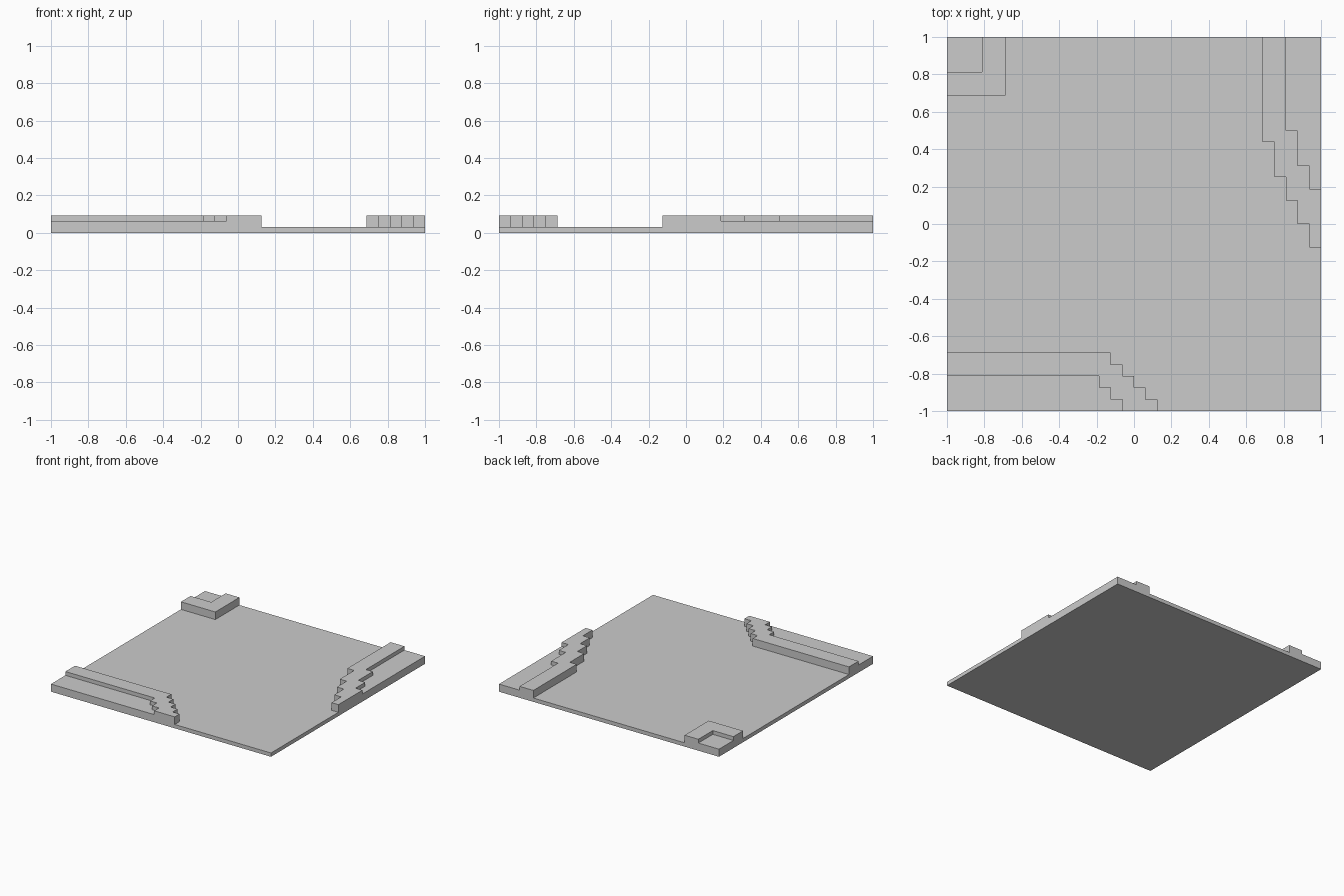
import bpy, bmesh

if "Cube" in bpy.data.objects:
    bpy.data.objects.remove(bpy.data.objects["Cube"])

U = 1 / 16                                  # voxel grid unit
BASE, PAVE, KERB = U / 2, U, 1.5 * U        # surface heights


def prism(name, pts, z0, z1):
    """Extrude a flat outline (in grid units) from z0 to z1."""
    bm = bmesh.new()
    face = bm.faces.new([bm.verts.new((x * U, y * U, z0)) for x, y in pts])
    ext = bmesh.ops.extrude_face_region(bm, geom=[face])
    top = [v for v in ext["geom"] if isinstance(v, bmesh.types.BMVert)]
    bmesh.ops.translate(bm, verts=top, vec=(0, 0, z1 - z0))
    bmesh.ops.recalc_face_normals(bm, faces=bm.faces[:])
    mesh = bpy.data.meshes.new(name)
    bm.to_mesh(mesh)
    bm.free()
    obj = bpy.data.objects.new(name, mesh)
    bpy.context.collection.objects.link(obj)
    return obj


def steps(start, moves):
    """Staircase path: each move is (axis, new coordinate)."""
    path, p = [tuple(start)], list(start)
    for axis, value in moves:
        p[axis] = value
        path.append(tuple(p))
    return path


def sidewalk(name, outer, inner, corner):
    """Raised kerb band between two paths, with lower paving inside it."""
    prism(name + "_kerb", outer + inner[::-1], BASE, KERB)
    prism(name + "_paving", inner + [corner], BASE, PAVE)


X, Y = 0, 1

# road slab
prism("road_slab", [(-16, -16), (16, -16), (16, 16), (-16, 16)], 0, BASE)

# back left square corner
sidewalk("back_left",
         steps((-16, 11), [(X, -11), (Y, 16)]),
         steps((-16, 13), [(X, -13), (Y, 16)]),
         (-16, 16))

# front left strip with stepped end
sidewalk("front_left",
         steps((-16, -11), [(X, -2), (Y, -12), (X, -1), (Y, -13), (X, 0),
                            (Y, -14), (X, 1), (Y, -15), (X, 2), (Y, -16)]),
         steps((-16, -13), [(X, -3), (Y, -14), (X, -2), (Y, -15), (X, -1), (Y, -16)]),
         (-16, -16))

# back right strip with stepped end
sidewalk("back_right",
         steps((11, 16), [(Y, 7), (X, 12), (Y, 4), (X, 13), (Y, 2),
                          (X, 14), (Y, 0), (X, 15), (Y, -2), (X, 16)]),
         steps((13, 16), [(Y, 8), (X, 14), (Y, 5), (X, 15), (Y, 3), (X, 16)]),
         (16, 16))
